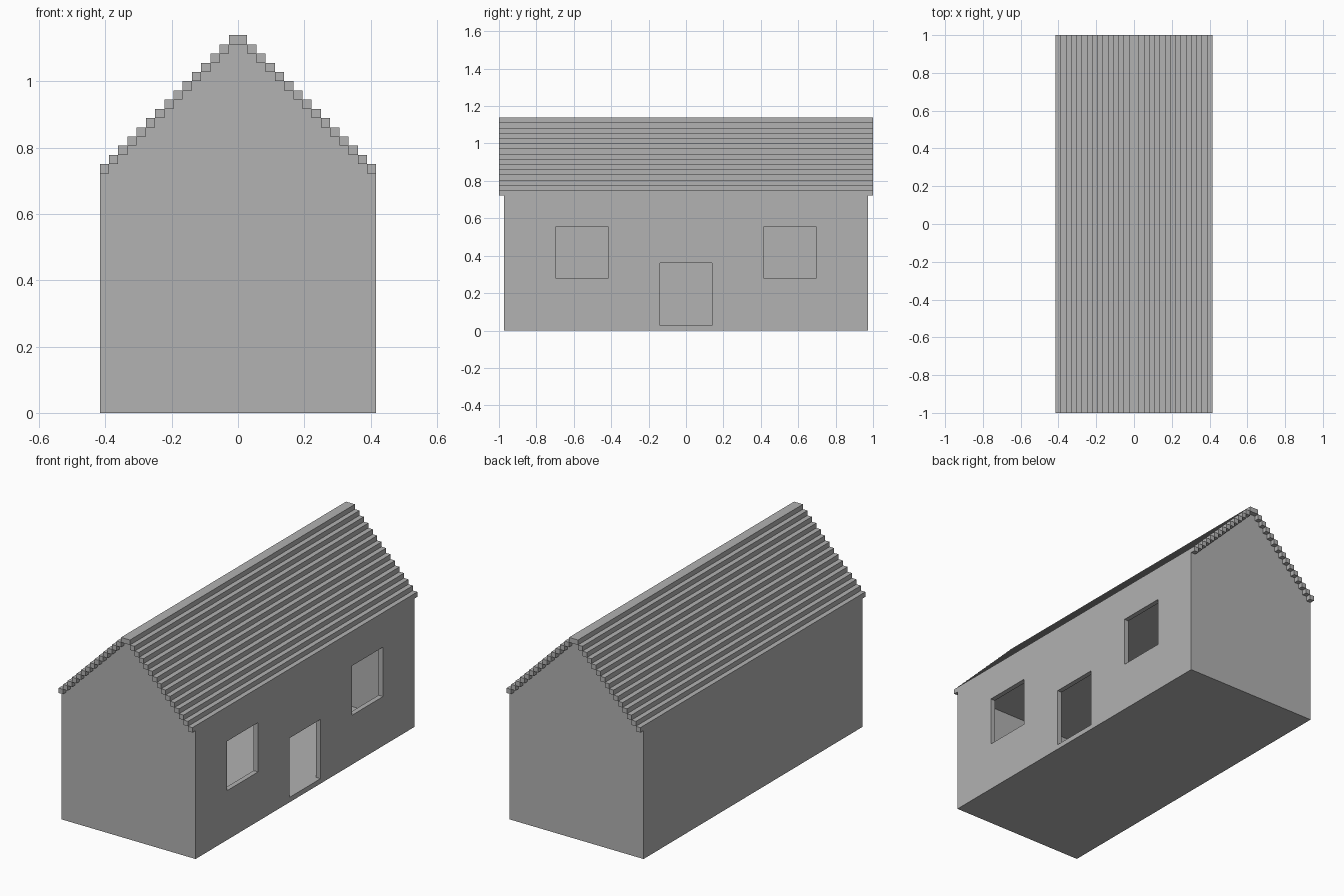
import bpy
import bmesh

if "Cube" in bpy.data.objects:
    bpy.data.objects.remove(bpy.data.objects["Cube"], do_unlink=True)

U = 1 / 36            # one block, also the wall thickness
HALF = 15             # half width of the house, in blocks
LENGTH = 35           # half length of the walls
EAVE = 26             # height of the side walls

grey = bpy.data.materials.new("plain_grey")
grey.use_nodes = True
grey.diffuse_color = (0.445, 0.445, 0.445, 1)
grey.node_tree.nodes["Principled BSDF"].inputs["Base Color"].default_value = grey.diffuse_color


def finish(name, bm):
    bmesh.ops.scale(bm, vec=(U, U, U), verts=bm.verts)
    bmesh.ops.recalc_face_normals(bm, faces=bm.faces)
    mesh = bpy.data.meshes.new(name)
    bm.to_mesh(mesh)
    bm.free()
    mesh.materials.append(grey)
    obj = bpy.data.objects.new(name, mesh)
    bpy.context.collection.objects.link(obj)
    return obj


def box(name, low, high):
    bm = bmesh.new()
    bmesh.ops.create_cube(bm, size=1)
    for v in bm.verts:
        v.co = [lo if c < 0 else hi for c, lo, hi in zip(v.co, low, high)]
    return finish(name, bm)


# Walls: stepped gable profile extruded along the house
right = [(HALF, 0), (HALF, EAVE)]
for k in range(1, HALF):
    right += [(HALF - k, EAVE + k - 1), (HALF - k, EAVE + k)]
profile = right + [(-x, z) for x, z in reversed(right)]
bm = bmesh.new()
face = bm.faces.new([bm.verts.new((x, -LENGTH, z)) for x, z in profile])
extruded = bmesh.ops.extrude_face_region(bm, geom=[face])["geom"]
bmesh.ops.translate(bm, vec=(0, 2 * LENGTH, 0),
                    verts=[g for g in extruded if isinstance(g, bmesh.types.BMVert)])
walls = finish("walls", bm)

# Hollow room, then two windows and a door through the side wall
cutters = [
    box("room_cutter", (1 - HALF, 1 - LENGTH, 1), (HALF - 1, LENGTH - 1, EAVE - 1)),
    box("front_window_cutter", (HALF - 3, -25, 10), (HALF + 2, -15, 20)),
    box("back_window_cutter", (HALF - 3, 15, 10), (HALF + 2, 25, 20)),
    box("door_cutter", (HALF - 3, -5, 1), (HALF + 2, 5, 13)),
]
bpy.context.view_layer.objects.active = walls
for cutter in cutters:
    cutter.hide_render = True
    cut = walls.modifiers.new(cutter.name, "BOOLEAN")
    cut.operation = "DIFFERENCE"
    cut.solver = "EXACT"
    cut.object = cutter
    bpy.ops.object.modifier_apply(modifier=cut.name)
for cutter in cutters:
    bpy.data.objects.remove(cutter, do_unlink=True)

# Roof: one long batten per step on each slope, and a ridge beam
for k in range(HALF - 1):
    outer, z = HALF - k, EAVE + k
    box(f"left_roof_step_{k + 1}", (outer - 1, -LENGTH - 1, z), (outer, LENGTH + 1, z + 1))
    box(f"right_roof_step_{k + 1}", (-outer, -LENGTH - 1, z), (1 - outer, LENGTH + 1, z + 1))
ridge = EAVE + HALF - 1
box("ridge_beam", (-1, -LENGTH - 1, ridge), (1, LENGTH + 1, ridge + 1))
